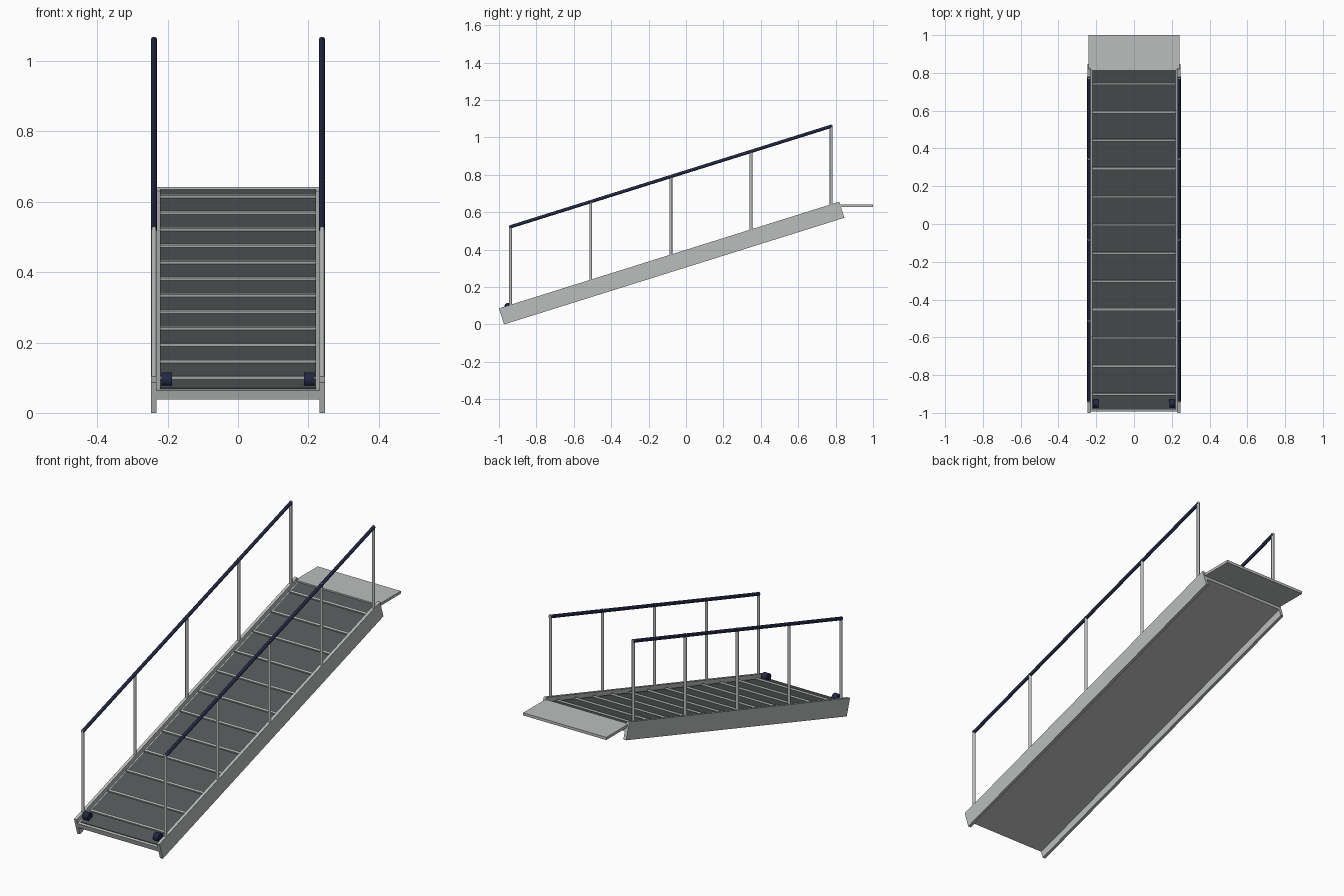
import bpy
from math import radians, tan, pi
from mathutils import Matrix, Vector

cube = bpy.data.objects.get("Cube")
if cube:
    bpy.data.objects.remove(cube)

SLOPE = radians(17.4)
LENGTH = 1.907
# Frame of the inclined ramp: local y runs uphill, local z is square to the deck
RAMP = Matrix.Translation((0, -0.0766, 0.328)) @ Matrix.Rotation(SLOPE, 4, 'X')


def material(name, colour):
    m = bpy.data.materials.new(name)
    m.use_nodes = True
    m.diffuse_color = (*colour, 1)
    bsdf = m.node_tree.nodes["Principled BSDF"]
    bsdf.inputs["Base Color"].default_value = (*colour, 1)
    bsdf.inputs["Roughness"].default_value = 0.6
    return m


METAL = material("light grey metal", (0.50, 0.51, 0.51))
TREAD = material("dark grey tread", (0.085, 0.095, 0.097))
NAVY = material("dark navy", (0.016, 0.02, 0.055))


def box(name, low, high, mat, frame=Matrix()):
    """Box between two corners of the given frame."""
    low, high = Vector(low), Vector(high)
    bpy.ops.mesh.primitive_cube_add(size=1)
    ob = bpy.context.object
    ob.name = name
    ob.data.transform(Matrix.Diagonal((*(high - low), 1)))
    ob.matrix_world = frame @ Matrix.Translation((low + high) / 2)
    ob.data.materials.append(mat)
    return ob


def rod(name, start, end, radius, mat, sides=16):
    """Round bar between two points."""
    start, end = Vector(start), Vector(end)
    axis = end - start
    bpy.ops.mesh.primitive_cylinder_add(vertices=sides, radius=radius, depth=axis.length)
    ob = bpy.context.object
    ob.name = name
    turn = axis.to_track_quat('Z', 'Y').to_matrix().to_4x4()
    ob.matrix_world = Matrix.Translation((start + end) / 2) @ turn
    ob.data.materials.append(mat)
    bpy.ops.object.shade_smooth_by_angle(angle=radians(40))
    return ob


# Deck slab and its dark walking surface
half = LENGTH / 2
box("deck_slab", (-0.232, -half, -0.005), (0.232, half, 0.022), METAL, RAMP)
box("deck_tread", (-0.222, -half + 0.012, 0.021), (0.222, half - 0.003, 0.026), TREAD, RAMP)

# Cross cleats, evenly spaced up the deck
for i in range(12):
    u = -0.855 + i * 0.1566
    box(f"cleat_{i + 1}", (-0.222, u - 0.006, 0.024), (0.222, u + 0.006, 0.034), METAL, RAMP)

# Level landing plate at the upper end
box("landing_plate", (-0.24, 0.815, 0.628), (0.24, 1.0, 0.642), METAL)


def rail_height(y):
    return 0.5216 + (y + 0.94) * tan(SLOPE)


# Side beams, posts, handrails and foot rollers
for side, s in (("left", 1), ("right", -1)):
    x = 0.239 * s
    box(f"{side}_beam", (x - 0.008, -half, -0.045), (x + 0.008, half, 0.045), METAL, RAMP)
    for i in range(5):
        y = -0.938 + i * 0.4285
        top = rail_height(y)
        rod(f"{side}_post_{i + 1}", (x, y, top - 0.44), (x, y, top + 0.008), 0.0075, METAL)
    ends = [(x, y, rail_height(y)) for y in (-0.942, 0.78)]
    rod(f"{side}_handrail", *ends, 0.0088, NAVY)
    rod(f"{side}_roller", (0.188 * s, -0.951, 0.094), (0.218 * s, -0.951, 0.094), 0.021, NAVY)
